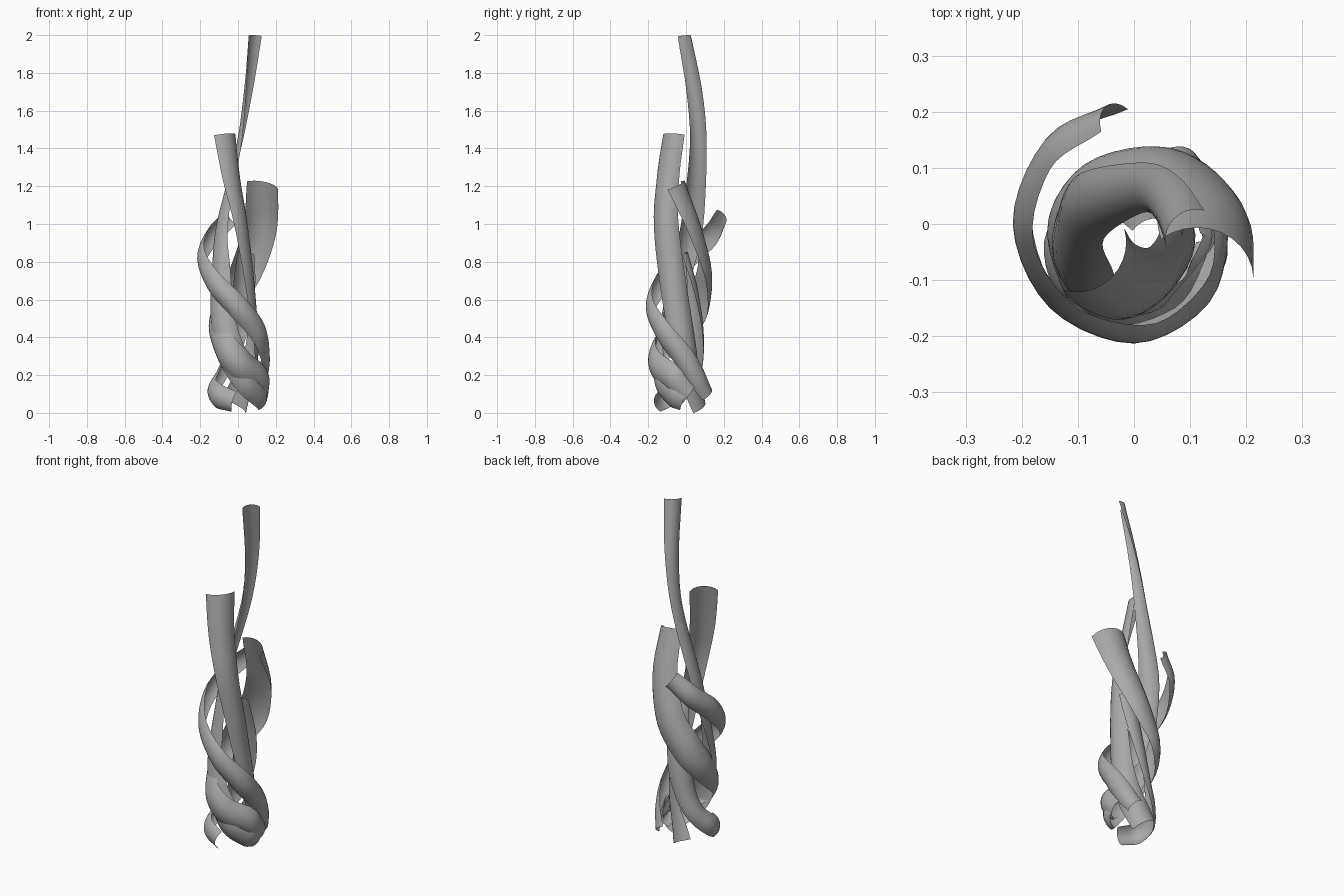
import bpy
import math
from mathutils import Vector

cube = bpy.data.objects.get("Cube")
if cube:
    bpy.data.objects.remove(cube)

# One plain grey for every strand
grey = bpy.data.materials.new("plain_grey")
grey.use_nodes = True
colour = (0.4, 0.4, 0.4, 1)
grey.diffuse_color = colour
grey.node_tree.nodes["Principled BSDF"].inputs["Base Color"].default_value = colour

RINGS, SIDES, HALF = 5, 10, math.radians(62)


def spline(keys):
    """Smooth interpolation through the keys, RINGS samples per span."""
    pts = [Vector(k) for k in keys]
    pts = [2 * pts[0] - pts[1]] + pts + [2 * pts[-1] - pts[-2]]
    out = []
    for a, b, c, d in zip(pts, pts[1:], pts[2:], pts[3:]):
        for i in range(RINGS):
            t = i / RINGS
            out.append(0.5 * (2 * b + (c - a) * t + (2 * a - 5 * b + 4 * c - d) * t * t
                              + (3 * b - a - 3 * c + d) * t ** 3))
    return out + [pts[-2]]


def ribbon(name, keys):
    """Sweep a curved gutter; key = x, y, z of its crest, facing angle, width."""
    rows = spline([k[:3] for k in keys])
    looks = spline([(k[3], k[4], 0) for k in keys])
    verts, faces = [], []
    for i, (p, look) in enumerate(zip(rows, looks)):
        tangent = (rows[min(i + 1, len(rows) - 1)] - rows[max(i - 1, 0)]).normalized()
        facing = math.radians(look.x)
        out = Vector((math.cos(facing), math.sin(facing), 0))
        out = (out - tangent * out.dot(tangent)).normalized()
        side = tangent.cross(out)
        radius = look.y / 2 / math.sin(HALF)
        for j in range(SIDES + 1):
            a = HALF * (2 * j / SIDES - 1)
            verts.append(p + radius * ((math.cos(a) - 1) * out + math.sin(a) * side))
    n = SIDES + 1
    for i in range(len(rows) - 1):
        for j in range(SIDES):
            q = i * n + j
            faces.append((q, q + n, q + n + 1, q + 1))
    mesh = bpy.data.meshes.new(name)
    mesh.from_pydata(verts, [], faces)
    mesh.materials.append(grey)
    mesh.shade_smooth()
    obj = bpy.data.objects.new(name, mesh)
    bpy.context.collection.objects.link(obj)


# Strands, each from its tip down to its foot
ribbon("tallest_strand", [
    (.072, .01, 2, 135, .095), (.035, .055, 1.7, 158, .09), (-.012, .065, 1.4, 180, .09),
    (-.11, .02, 1, 200, .125), (-.12, -.05, .75, 221, .145), (-.105, -.12, .5, 240, .15),
    (-.04, -.165, .32, 265, .155), (.065, -.16, .18, 298, .16), (.145, -.08, .11, 330, .16),
    (.155, -.01, .08, 355, .14)])
ribbon("second_strand", [
    (-.04, -.095, 1.48, 315, .155), (-.005, -.12, 1.25, 325, .145), (.045, -.12, 1, 340, .14),
    (.09, -.065, .65, 358, .14), (.10, .015, .3, 385, .14), (-.005, .10, .04, 433, .15)])
ribbon("broad_strand", [
    (.155, -.015, 1.22, 67, .185), (.125, .08, .98, 83, .18), (.03, .135, .75, 105, .175),
    (-.10, .095, .58, 143, .17), (-.155, -.02, .46, 185, .165), (-.09, -.17, .34, 238, .16),
    (.03, -.195, .25, 280, .16), (.155, -.09, .18, 327, .15), (.16, .02, .1, 365, .12)])
ribbon("outer_strand", [
    (-.05, .21, 1.04, 130, .1), (-.16, .148, .94, 150, .115), (-.216, 0, .82, 182, .12),
    (-.15, -.15, .69, 225, .12), (0, -.213, .56, 270, .12), (.13, -.145, .43, 313, .12),
    (.168, -.02, .3, 352, .115), (.15, .07, .19, 385, .11), (.105, .13, .1, 410, .095)])
ribbon("inner_strand", [
    (.045, .01, .85, 85, .09), (.025, .055, .68, 104, .12), (-.01, .08, .48, 122, .125),
    (-.06, .07, .31, 143, .115), (-.115, .035, .2, 165, .11), (-.16, -.04, .13, 195, .12),
    (-.13, -.13, .09, 225, .13), (-.03, -.17, .06, 255, .11)])
